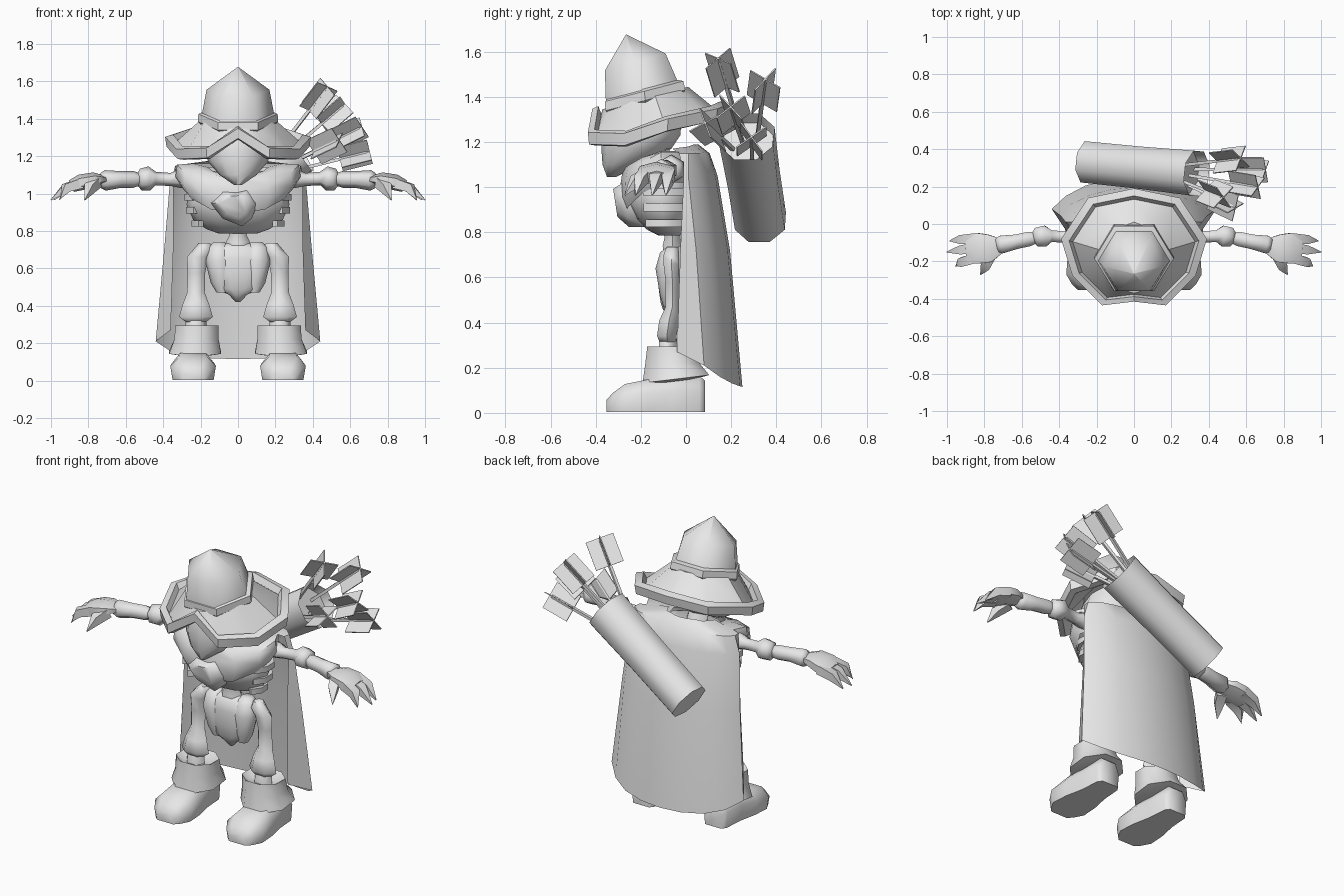
import bpy, bmesh, math
from mathutils import Vector

grey = bpy.data.materials.new("plain grey")
grey.diffuse_color = (0.8, 0.8, 0.8, 1)


def loft(name, rings, closed=True, cap=True, angle=40):
    """Skin a list of point rings (or open rows) into one surface."""
    bm = bmesh.new()
    vs = [[bm.verts.new(p) for p in r] for r in rings]
    n = len(rings[0])
    for a, b in zip(vs, vs[1:]):
        for i in range(n if closed else n - 1):
            j = (i + 1) % n
            bm.faces.new((a[i], a[j], b[j], b[i]))
    if cap:
        bm.faces.new(vs[0])
        bm.faces.new(vs[-1])
    bmesh.ops.remove_doubles(bm, verts=bm.verts, dist=0.0005)
    bmesh.ops.recalc_face_normals(bm, faces=bm.faces)
    me = bpy.data.meshes.new(name)
    bm.to_mesh(me)
    bm.free()
    me.materials.append(grey)
    ob = bpy.data.objects.new(name, me)
    bpy.context.collection.objects.link(ob)
    bpy.ops.object.select_all(action='DESELECT')
    ob.select_set(True)
    bpy.context.view_layer.objects.active = ob
    bpy.ops.object.shade_smooth_by_angle(angle=math.radians(angle))
    return ob


def circle(n, phase=0.0):
    return [(math.cos(2 * math.pi * (i + phase) / n), math.sin(2 * math.pi * (i + phase) / n)) for i in range(n)]


def stack(name, sections, n=8, phase=0.0, angle=60):
    """Upright shape from (x, y, z, radius x, radius y, tilt) sections."""
    rings = [[(x + c * rx, y + s * ry, z + s * ry * t) for c, s in circle(n, phase)]
             for x, y, z, rx, ry, t in sections]
    return loft(name, rings, angle=angle)


def tube(name, path, n=6, flat=1.0, angle=65):
    """Tube along (x, y, z, radius) points; flat scales its height."""
    pts = [Vector(p[:3]) for p in path]
    rings = []
    for i, p in enumerate(pts):
        t = (pts[min(i + 1, len(pts) - 1)] - pts[max(i - 1, 0)]).normalized()
        ref = Vector((0, 1, 0)) if abs(t.z) > 0.8 else Vector((0, 0, 1))
        u = t.cross(ref).normalized()
        v = u.cross(t)
        rings.append([p + u * c * path[i][3] + v * s * path[i][3] * flat for c, s in circle(n, 0.5)])
    return loft(name, rings, angle=angle)


# Pointed hat: band and crown
stack("hat_band", [(0, -.18, 1.37, .20, .19, .26), (0, -.18, 1.385, .215, .205, .26),
                   (0, -.185, 1.425, .212, .20, .26), (0, -.19, 1.435, .19, .18, .26)], 6, angle=30)
stack("hat_crown", [(0, -.19, 1.40, .198, .19, .26), (0, -.225, 1.555, .168, .155, .28),
                    (0, -.265, 1.676, .002, .002, 0)], 6, angle=75)

# Wavy hat brim with an upturned rim, right half mirrored
half = [(0, -.415, 1.33), (.17, -.435, 1.225), (.33, -.275, 1.22), (.39, -.08, 1.285), (.245, .14, 1.33), (0, .19, 1.35)]
rim = [Vector(p) for p in half] + [Vector((-x, y, z)) for x, y, z in half[4:0:-1]]
mid = Vector((0, -.17, 0))


def rim_ring(k, dz):
    return [Vector((p.x * k, mid.y + (p.y - mid.y) * k, p.z + dz)) for p in rim]


def neck_ring(r, z):
    out = []
    for p in rim:
        d = Vector((p.x, p.y - mid.y, 0)).normalized() * r
        out.append(Vector((d.x, d.y - .18, z + d.y * .26)))
    return out


loft("hat_brim", [neck_ring(.19, 1.395), rim_ring(.84, -.005), rim_ring(.89, .03), rim_ring(1, .018),
                  rim_ring(.98, -.035), rim_ring(.88, -.04), neck_ring(.17, 1.36)], angle=35)

# Head with a pointed, covered chin
stack("head", [(0, -.33, 1.045, .02, .02, 0), (0, -.285, 1.10, .10, .085, 0), (0, -.22, 1.17, .16, .155, 0),
               (0, -.2, 1.23, .175, .175, 0), (0, -.19, 1.3, .17, .17, 0), (0, -.18, 1.40, .13, .13, 0)], 12)

# Rounded ribcage, spine and neck
stack("ribcage", [(0, -.07, .785, .10, .05, 0), (0, -.09, .81, .17, .08, 0), (0, -.10, .86, .24, .125, 0),
                  (0, -.11, .94, .275, .16, 0), (0, -.11, 1.03, .26, .155, 0), (0, -.08, 1.12, .18, .1, 0)], 12)
stack("spine", [(0, -.06, .64, .05, .04, 0), (0, -.06, .74, .065, .05, 0), (0, -.06, .78, .045, .04, 0),
                (0, -.07, .83, .065, .05, 0), (0, -.08, .9, .05, .04, 0)], 6)
stack("neck", [(0, -.08, 1.06, .07, .06, 0), (0, -.14, 1.2, .06, .06, 0)], 6)

# Cowl draped over the shoulders, ending in a front knot
cowl = []
for rx, ry, yc, z, dip in [(.16, .14, -.11, 1.14, .05), (.24, .17, -.11, 1.16, .08), (.325, .18, -.11, 1.155, .14),
                           (.335, .185, -.11, 1.09, .15), (.29, .165, -.11, 1.02, .13)]:
    cowl.append([(c * rx, yc + s * ry, z - dip * max(0, -s) ** 1.5) for c, s in circle(12)])
loft("cowl", cowl, cap=False, angle=50)
heart = [(.02, .83), (.07, .87), (.10, .95), (.05, 1.02), (-.02, 1.01), (-.08, 1.01), (-.14, .95), (-.08, .87)]
loft("cowl_knot", [[((x + .02) * k - .02, y - (z - .94) * .1, .94 + (z - .94) * k) for x, z in heart]
                   for k, y in [(1.05, -.18), (1.05, -.265), (.65, -.315)]], angle=60)

# Cape: an open sheet hanging from the neck
rows = [[(.15, -.06, 1.17), (.14, -.03, 1.175), (.12, .01, 1.18), (.08, .035, 1.19), (.04, .05, 1.19), (0, .055, 1.19)],
        [(.33, -.03, 1.15), (.335, .01, 1.15), (.29, .05, 1.15), (.2, .08, 1.15), (.1, .1, 1.15), (0, .105, 1.15)],
        [(.345, -.01, 1.05), (.365, .01, 1.05), (.32, .06, 1.05), (.215, .105, 1.05), (.11, .13, 1.05), (0, .14, 1.05)],
        [(.345, -.025, .72), (.393, .045, .72), (.34, .105, .72), (.235, .155, .72), (.12, .185, .72), (0, .195, .72)],
        [(.36, -.04, .27), (.44, .08, .21), (.365, .15, .16), (.26, .205, .13), (.13, .24, .118), (0, .25, .115)]]
loft("cape", [r + [(-x, y, z) for x, y, z in r[4::-1]] for r in rows], closed=False, cap=False, angle=60)

# Pelvis with two hip wings and a tailbone
stack("pelvis", [(0, -.06, .42, .012, .012, 0), (0, -.07, .46, .05, .035, 0), (0, -.07, .49, .12, .045, 0),
                 (0, -.07, .56, .145, .055, 0), (0, -.07, .65, .17, .06, 0), (0, -.06, .71, .15, .055, 0),
                 (0, -.05, .735, .06, .04, 0)], 10)

for side, s in (("right", 1), ("left", -1)):
    stack(side + "_hip_wing", [(s * .085, -.07, .47, .03, .03, 0), (s * .09, -.07, .52, .055, .045, 0),
                               (s * .1, -.07, .64, .075, .065, 0), (s * .1, -.06, .71, .065, .055, 0),
                               (s * .1, -.05, .74, .03, .03, 0)], 8)

    # Short rib ends sticking out at the side
    for k, (z, r) in enumerate([(.84, .235), (.91, .265), (.98, .275)]):
        arc = [(s * r * math.sin(a), -.10 - .55 * r * math.cos(a), z, .024) for a in (1.0, 1.4, 1.8, 2.2)]
        tube(f"{side}_rib_{k}", arc, 4)

    # Arm bones: shoulder, upper arm, elbow, forearm
    tube(side + "_upper_arm", [(s * .25, -.07, 1.08, .06), (s * .31, -.07, 1.08, .05), (s * .36, -.07, 1.075, .035),
                               (s * .44, -.065, 1.08, .036), (s * .475, -.065, 1.08, .065),
                               (s * .52, -.07, 1.075, .058), (s * .54, -.075, 1.075, .03)])
    tube(side + "_forearm", [(s * .53, -.075, 1.075, .035), (s * .56, -.08, 1.075, .045), (s * .63, -.095, 1.075, .045),
                             (s * .71, -.11, 1.07, .055), (s * .735, -.115, 1.07, .04)])

    # Hand with three claws and a thumb
    tube(side + "_palm", [(s * .71, -.115, 1.075, .045), (s * .77, -.13, 1.075, .085),
                          (s * .84, -.13, 1.06, .095), (s * .89, -.13, 1.04, .075)], 6, .45)
    for k, (y, tip_x, tip_y) in enumerate([(-.075, .985, -.09), (-.125, 1.0, -.15), (-.18, .955, -.225)]):
        tube(f"{side}_claw_{k}", [(s * .84, y, 1.055, .038), (s * .92, (y + tip_y) / 2, 1.03, .034),
                                  (s * tip_x, tip_y, .965, .003)], 4)
    tube(side + "_thumb", [(s * .76, -.16, 1.06, .04), (s * .79, -.22, 1.03, .036), (s * .82, -.27, .965, .003)], 4)

    # Leg bones: hip ball, thigh, knee
    stack(side + "_thigh", [(s * .18, -.06, .735, .03, .03, 0), (s * .185, -.065, .70, .055, .04, 0),
                            (s * .215, -.065, .66, .058, .04, 0), (s * .222, -.06, .58, .047, .035, 0),
                            (s * .225, -.06, .47, .047, .035, 0), (s * .225, -.075, .41, .07, .05, 0),
                            (s * .225, -.085, .34, .09, .05, 0), (s * .225, -.08, .31, .05, .04, 0)], 6)
    stack(side + "_shin", [(s * .225, -.08, .24, .06, .05, 0), (s * .225, -.08, .33, .055, .045, 0),
                           (s * .225, -.08, .36, .03, .03, 0)], 6)

    # Flared boot cuff and flat-soled foot
    stack(side + "_boot_cuff", [(s * .22, -.08, .27, .08, .07, 0), (s * .22, -.07, .295, .125, .11, 0),
                                (s * .222, -.06, .22, .128, .13, 0), (s * .23, -.045, .15, .15, .16, .12),
                                (s * .23, -.05, .14, .1, .1, .12)], 8, .5, 60)
    foot = []
    for y, w, h in [(.085, .06, .14), (.06, .08, .16), (-.06, .09, .16), (-.17, .115, .145),
                    (-.27, .122, .125), (-.325, .09, .085), (-.352, .06, .055)]:
        foot.append([(s * .24 + a * w, y, .003 + b * h) for a, b in
                     ((-.9, 0), (-1, .6), (-.6, 1), (.6, 1), (1, .6), (.9, 0))])
    loft(side + "_foot", foot, angle=60)

# Quiver slung across the back, hollow at the top
base, top = Vector((-.25, .33, .85)), Vector((.335, .27, 1.225))
axis = (top - base).normalized()
deep = base.lerp(top, .8)
tube("quiver", [(*base, .12), (*base.lerp(top, .5), .122), (*top, .13)], 8, angle=60)
quiver = bpy.context.object
bm = bmesh.new()
bm.from_mesh(quiver.data)
mouth = max(bm.faces, key=lambda f: f.calc_center_median().dot(axis))
bmesh.ops.inset_individual(bm, faces=[mouth], thickness=.012)
bmesh.ops.translate(bm, verts=mouth.verts, vec=axis * -.06)
bm.to_mesh(quiver.data)
bm.free()

# Arrows: thin shaft with two crossed square feathers
tips = [(.47, .145, 1.56), (.56, .35, 1.47), (.65, .20, 1.35), (.69, .29, 1.22), (.53, .09, 1.28)]
for k, tip in enumerate(tips):
    tip = Vector(tip)
    start = deep + (tip - deep - axis * (tip - deep).dot(axis)) * .25
    d = (tip - start).normalized()
    tube(f"arrow_shaft_{k}", [(*start, .012), (*tip, .012)], 4)
    u = d.cross(Vector((0, 0, 1))).normalized()
    u = (u + u.cross(d) * (.5 + .3 * k)).normalized()
    for m, w in enumerate((u, u.cross(d))):
        nrm = w.cross(d) * .003
        plate = [tip - d * .15 - w * .08, tip - d * .15 + w * .08, tip + d * .015 + w * .08, tip + d * .015 - w * .08]
        loft(f"arrow_feather_{k}_{m}", [[p + nrm for p in plate], [p - nrm for p in plate]])
